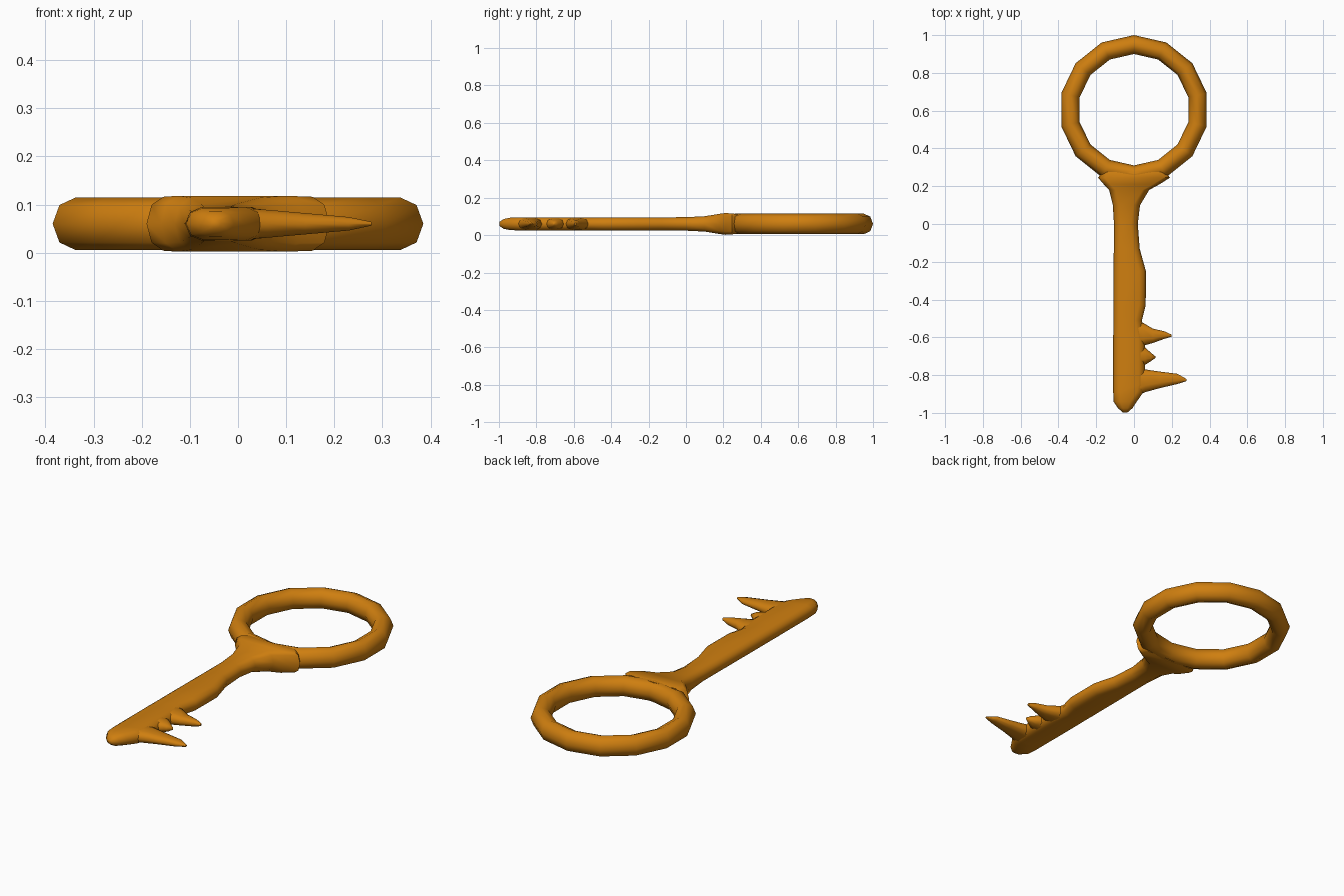
import bpy, bmesh, math

if "Cube" in bpy.data.objects:
    bpy.data.objects.remove(bpy.data.objects["Cube"])

gold = bpy.data.materials.new("amber gold")
gold.diffuse_color = (0.62, 0.21, 0.005, 1)
gold.use_nodes = True
gold.node_tree.nodes["Principled BSDF"].inputs["Base Color"].default_value = gold.diffuse_color
ZC = 0.06  # mid-height of the whole key


def section(w, h):
    """Flat-topped rounded outline, half-width w and half-height h."""
    b = min(0.035, 0.65 * w)
    q = [(w, 0), (w - 0.3 * b, 0.7 * h), (w - b, h)]
    top = q + [(-x, z) for x, z in reversed(q)]
    return top + [(x, -z) for x, z in reversed(top[1:-1])]


def finish(name, bm):
    bmesh.ops.recalc_face_normals(bm, faces=bm.faces)
    me = bpy.data.meshes.new(name)
    bm.to_mesh(me)
    bm.free()
    me.materials.append(gold)
    ob = bpy.data.objects.new(name, me)
    bpy.context.collection.objects.link(ob)
    bpy.ops.object.select_all(action='DESELECT')
    ob.select_set(True)
    bpy.context.view_layer.objects.active = ob
    bpy.ops.object.shade_smooth_by_angle(angle=math.radians(60))


def loft(name, rows, along_x=False):
    """Rows are (position along, centre across, half-width, half-height)."""
    bm = bmesh.new()
    rings = []
    for t, c, w, h in rows:
        rings.append([bm.verts.new((t, c + a, ZC + z) if along_x else (c + a, t, ZC + z))
                      for a, z in section(w, h)])
    for r, s in zip(rings, rings[1:]):
        for i in range(len(r)):
            j = (i + 1) % len(r)
            bm.faces.new((r[i], r[j], s[j], s[i]))
    bm.faces.new(rings[0])
    bm.faces.new(rings[-1])
    finish(name, bm)


# Bow: fourteen-sided ring with an eight-sided section
bm = bmesh.new()
N, M = 14, 8
grid = []
for i in range(N):
    a = math.pi / 2 + 2 * math.pi * i / N
    loop = []
    for k in range(M):
        p = 2 * math.pi * k / M
        r = 0.345 + 0.05 * math.cos(p)
        loop.append(bm.verts.new((r * math.cos(a), 0.605 + r * math.sin(a),
                                  ZC + 0.055 * math.sin(p))))
    grid.append(loop)
for i in range(N):
    for k in range(M):
        g, n = grid[i], grid[(i + 1) % N]
        bm.faces.new((g[k], n[k], n[(k + 1) % M], g[(k + 1) % M]))
finish("bow_ring", bm)

# Shaft with flared neck: (y, left x, right x, half-height)
outline = [
    (0.275, -0.17, 0.17, 0.052), (0.245, -0.19, 0.19, 0.056),
    (0.21, -0.16, 0.135, 0.058), (0.18, -0.132, 0.08, 0.054),
    (0.10, -0.112, 0.032, 0.041), (0.0, -0.106, 0.02, 0.036),
    (-0.13, -0.107, 0.03, 0.035), (-0.25, -0.108, 0.063, 0.035),
    (-0.43, -0.109, 0.062, 0.035), (-0.51, -0.109, 0.042, 0.035),
    (-0.60, -0.11, 0.058, 0.035), (-0.85, -0.11, 0.06, 0.035),
    (-0.89, -0.11, 0.05, 0.035), (-0.94, -0.108, 0.015, 0.033),
    (-0.975, -0.085, -0.008, 0.026), (-0.998, -0.058, -0.035, 0.01)]
loft("shaft", [(y, (l + r) / 2, (r - l) / 2, h) for y, l, r, h in outline])

# Pointed teeth
loft("upper_tooth", [(0, -0.58, 0.07, 0.033), (0.05, -0.584, 0.06, 0.030),
                     (0.10, -0.592, 0.038, 0.024), (0.16, -0.588, 0.02, 0.017),
                     (0.198, -0.591, 0.006, 0.006)], True)
loft("middle_tooth", [(0.02, -0.70, 0.055, 0.032), (0.06, -0.70, 0.045, 0.027),
                      (0.09, -0.704, 0.022, 0.018), (0.114, -0.705, 0.004, 0.005)], True)
loft("lower_tooth", [(0, -0.84, 0.075, 0.033), (0.06, -0.83, 0.06, 0.029),
                     (0.14, -0.825, 0.043, 0.022), (0.23, -0.82, 0.027, 0.014),
                     (0.277, -0.826, 0.006, 0.004)], True)
